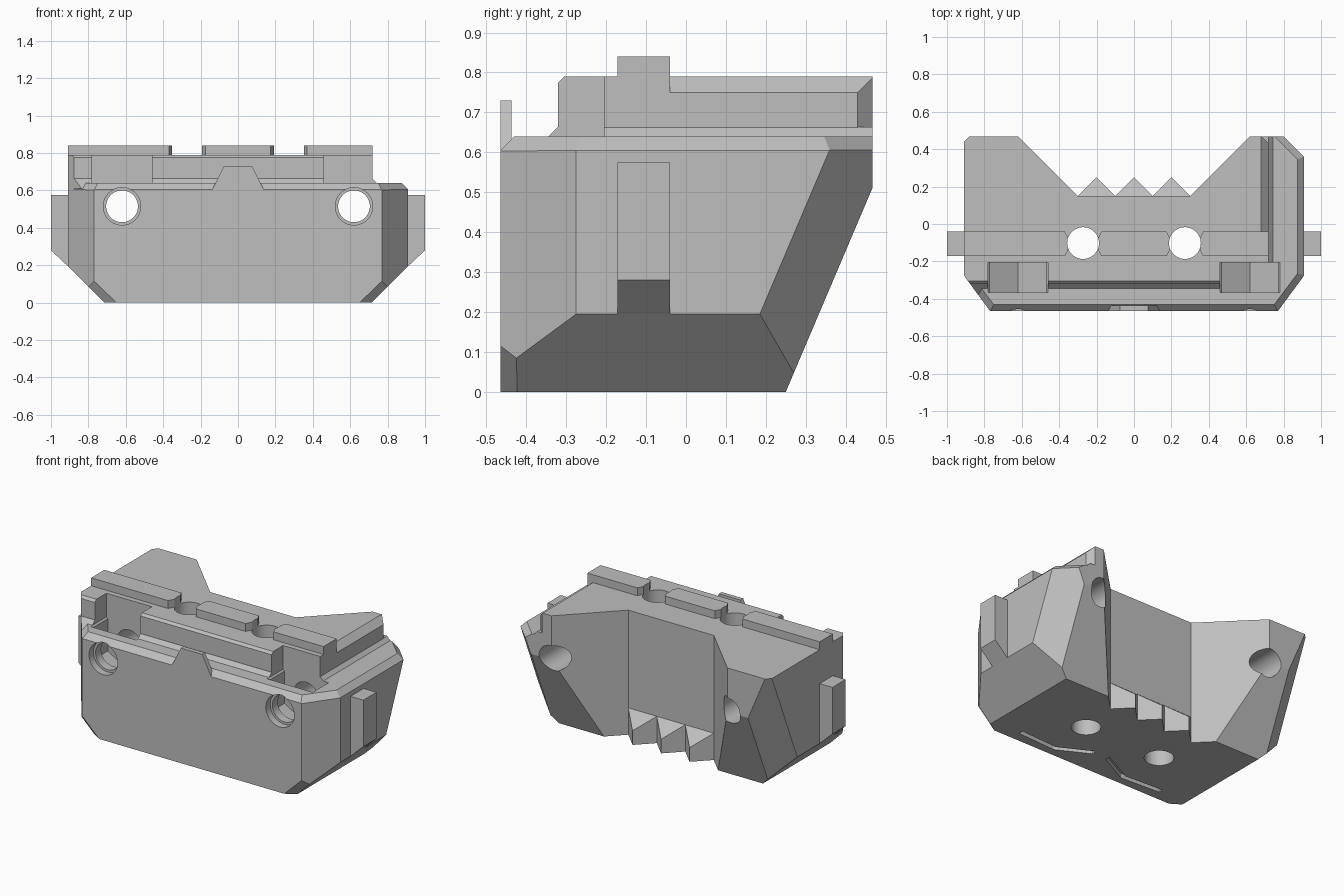
import bpy, bmesh, math
from mathutils import Vector

if "Cube" in bpy.data.objects:
    bpy.data.objects.remove(bpy.data.objects["Cube"])

grey = bpy.data.materials.new("plain grey")
grey.use_nodes = True
COLOUR = (0.52, 0.52, 0.52, 1)
grey.diffuse_color = COLOUR
grey.node_tree.nodes["Principled BSDF"].inputs["Base Color"].default_value = COLOUR


def finish(name, bm):
    bmesh.ops.recalc_face_normals(bm, faces=bm.faces[:])
    mesh = bpy.data.meshes.new(name)
    bm.to_mesh(mesh)
    bm.free()
    mesh.materials.append(grey)
    obj = bpy.data.objects.new(name, mesh)
    bpy.context.scene.collection.objects.link(obj)
    return obj


def hewn(name, planes):
    """Convex block: a big cube trimmed by (point, outward normal) planes."""
    bm = bmesh.new()
    bmesh.ops.create_cube(bm, size=6)
    for point, normal in planes:
        geom = bm.verts[:] + bm.edges[:] + bm.faces[:]
        cut = bmesh.ops.bisect_plane(bm, geom=geom, dist=1e-6, plane_co=point,
                                     plane_no=normal, clear_outer=True)
        rim = [e for e in cut["geom_cut"] if isinstance(e, bmesh.types.BMEdge)]
        if rim:
            bmesh.ops.contextual_create(bm, geom=rim)
    return finish(name, bm)


def prism(name, outlines, axis, lo, hi):
    """Extrude one or more 2D outlines along an axis."""
    place = {"x": lambda p, h: (h, p[0], p[1]),
             "y": lambda p, h: (p[0], h, p[1]),
             "z": lambda p, h: (p[0], p[1], h)}[axis]
    bm = bmesh.new()
    for outline in outlines:
        face = bm.faces.new([bm.verts.new(place(p, lo)) for p in outline])
        out = bmesh.ops.extrude_face_region(bm, geom=[face])
        moved = [v for v in out["geom"] if isinstance(v, bmesh.types.BMVert)]
        shift = Vector(place((0, 0), hi - lo))
        bmesh.ops.translate(bm, verts=moved, vec=shift)
    return finish(name, bm)


def rect(a, b, c, d):
    return [(a, c), (b, c), (b, d), (a, d)]


def disc(cx, cy, r, n=48):
    return [(cx + r * math.cos(math.tau * i / n), cy + r * math.sin(math.tau * i / n))
            for i in range(n)]


def both(outline):
    return [outline, [(-x, y) for x, y in outline]]


def combine(target, tools, operation):
    for tool in tools:
        mod = target.modifiers.new("combine", "BOOLEAN")
        mod.operation, mod.solver, mod.object = operation, "EXACT", tool
        bpy.context.view_layer.update()
        graph = bpy.context.evaluated_depsgraph_get()
        mesh = bpy.data.meshes.new_from_object(target.evaluated_get(graph))
        target.modifiers.clear()
        target.data = mesh


# Planes shared by every layer of the block
shell = [((0, -.465, 0), (0, -1, 0)), ((0, .467, 0), (0, 1, 0)), ((0, 0, 0), (0, 0, -1)),
         ((0, .25, 0), (0, 1, -.425))]
for s in (1, -1):
    shell += [((s * .91, 0, 0), (s, 0, 0)),
              ((s * .715, 0, 0), (s, 0, -1)),
              ((s * .91, -.275, 0), (s * .19, -.14, 0)),
              ((s * .65, -.465, 0), (s * .52, -.8, -.54)),
              ((s * .91, .355, .595), (s, 1, -.425))]

# Lower block with its bevelled lip
body = hewn("body", shell + [
    ((0, 0, .64), (0, 0, 1)),
    ((0, -.465, .605), (0, -1, 1)), ((.91, 0, .605), (1, 0, 1)),
    ((.91, -.275, .605), (.8, -.6, 1)), ((-.91, -.275, .605), (-.8, -.6, 1)),
    ((.91, .36, .605), (1, 1, 1.4))])

# Raised deck, its sloped foot and the square shoulder beside the rail
deck = hewn("deck", shell + [
    ((0, 0, .79), (0, 0, 1)), ((0, 0, .6), (0, 0, -1)),
    ((0, -.32, 0), (0, -1, 0)), ((0, -.32, .775), (0, -1, 1)),
    ((.72, 0, 0), (1, 0, 0)), ((.72, 0, .75), (1, 0, 1)),
    ((.72, .43, 0), (1, 1, 0))])
foot = hewn("deck_foot", shell + [
    ((0, 0, .664), (0, 0, 1)), ((0, 0, .61), (0, 0, -1)),
    ((0, -.345, .64), (0, -1, 1)), ((.742, 0, .64), (1, 0, 1))])
shoulder = prism("shoulder", [rect(.6, .72, -.32, -.1)], "z", .7, .79)
combine(body, [deck, foot, shoulder], "UNION")

# Cutters: rear bay, bolt holes, nut pockets, underside grooves
bay = prism("bay_cutter", [[(-.3, .15), (.3, .15), (.8, .65), (-.8, .65)]], "z", -1, 2)
upright = prism("upright_hole_cutter", [disc(s * .272, -.102, .085) for s in (1, -1)],
                "z", -1, 2)
bolts = prism("bolt_hole_cutter", [disc(s * .62, .515, .085) for s in (1, -1)], "y", -1, 1)
bores = prism("counterbore_cutter", [disc(s * .62, .515, .1) for s in (1, -1)],
              "y", -1, -.42)
pockets = prism("nut_pocket_cutter",
                both([(.47, .426), (.62, .336), (.77, .426), (.77, .63), (.78, .64),
                      (.78, 1), (.46, 1), (.46, .64), (.47, .63)]), "y", -.365, -.205)
grooves = prism("groove_cutter",
                both([(.05, -.275), (.26, -.385), (.52, -.37), (.52, -.4),
                      (.25, -.415), (.05, -.31)]), "z", -.1, .03)
combine(body, [bay, upright, bolts, bores, pockets, grooves], "DIFFERENCE")

# Top rail, split into three by waisted gaps around the upright holes
rail = prism("rail", [rect(-.91, .72, -.172, -.04)], "z", .7, .84)
waist = [(-.1, -.07), (.1, -.07), (.08, -.03), (.08, .03),
         (.1, .07), (-.1, .07), (-.08, .03), (-.08, -.03)]
gaps = prism("rail_gap_cutter", [[(x + s * .272, y - .106) for x, y in waist]
                                 for s in (1, -1)], "z", .789, 1)
combine(rail, [gaps, upright], "DIFFERENCE")

# Side tabs and the front sight tab
prism("side_tabs", both([(.86, .575), (.86, .2), (.91, .195), (1, .28), (1, .575)]),
      "y", -.172, -.04)
prism("front_tab", [[(-.14, .6), (.14, .6), (.075, .73), (-.075, .73)]],
      "y", -.465, -.437)

# Three teeth at the foot of the bay, with sloped tops
teeth = prism("teeth", [[(x - .1, .13), (x + .1, .13), (x + .1, .15), (x, .25),
                         (x - .1, .15)] for x in (-.2, 0, .2)], "z", 0, .18)
for v in teeth.data.vertices:
    if v.co.z > .1:
        v.co.z = .17 - .8 * (v.co.y - .15)

for tool in (deck, foot, shoulder, bay, upright, bolts, bores, pockets, grooves, gaps):
    bpy.data.objects.remove(tool)
